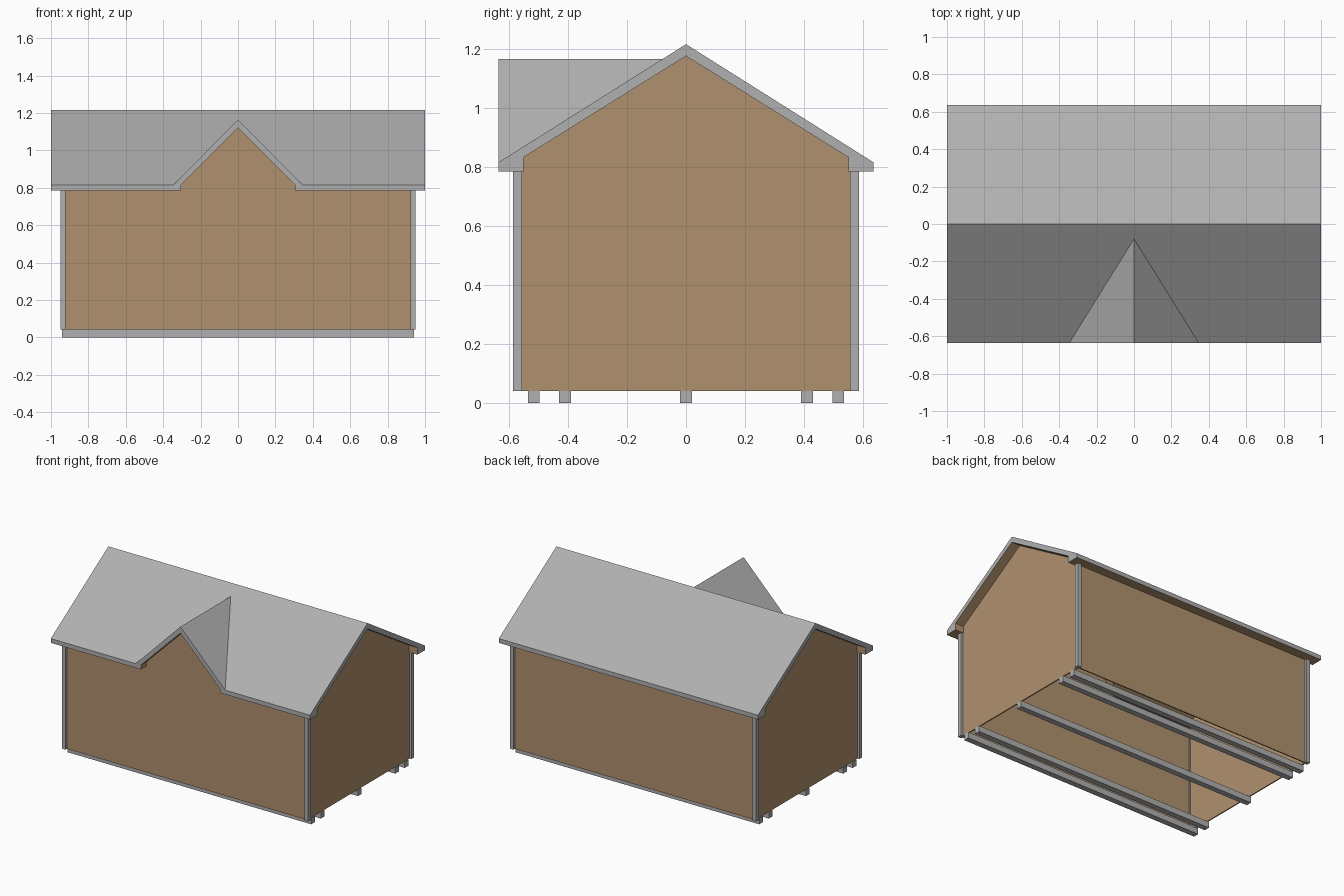
import bpy, bmesh
from mathutils import Vector

if "Cube" in bpy.data.objects:
    bpy.data.objects.remove(bpy.data.objects["Cube"])


def material(name, rgb):
    m = bpy.data.materials.new(name)
    m.diffuse_color = (*rgb, 1)
    m.use_nodes = True
    m.node_tree.nodes["Principled BSDF"].inputs["Base Color"].default_value = m.diffuse_color
    return m


GRAY = material("gray_trim", (0.434, 0.434, 0.434))
BROWN = material("tan_siding", (0.434, 0.283, 0.156))


def prism(name, pts, axis, a, b, mat):
    """Extrude a profile along x (points are y,z) or y (points are x,z)."""
    def at(p, t):
        return Vector((t, p[0], p[1])) if axis == "x" else Vector((p[0], t, p[1]))
    bm = bmesh.new()
    face = bm.faces.new([bm.verts.new(at(p, a)) for p in pts])
    ext = bmesh.ops.extrude_face_region(bm, geom=[face])
    moved = [v for v in ext["geom"] if isinstance(v, bmesh.types.BMVert)]
    bmesh.ops.translate(bm, verts=moved, vec=at((0, 0), b - a))
    bmesh.ops.recalc_face_normals(bm, faces=bm.faces)
    me = bpy.data.meshes.new(name)
    bm.to_mesh(me)
    bm.free()
    me.materials.append(mat)
    ob = bpy.data.objects.new(name, me)
    bpy.context.collection.objects.link(ob)
    return ob


def rect(u0, u1, z0, z1):
    return [(u0, z0), (u1, z0), (u1, z1), (u0, z1)]


def gable(w, z0, z1, top):
    return [(-w, z0), (w, z0), (w, z1), (0, top), (-w, z1)]


def boolean(ob, other, op):
    mod = ob.modifiers.new(op, "BOOLEAN")
    mod.operation, mod.object, mod.solver = op, other, "EXACT"
    bpy.context.view_layer.objects.active = ob
    bpy.ops.object.modifier_apply(modifier=mod.name)
    bpy.data.objects.remove(other)


# Roof shell: main gable plus front dormer, hollowed from below
roof = prism("roof", gable(0.635, 0.785, 0.815, 1.215), "x", -1, 1, GRAY)
boolean(roof, prism("dormer", gable(0.36, 0.80, 0.80001, 1.165), "y", -0.635, -0.05, GRAY), "UNION")
boolean(roof, prism("hollow", gable(0.55, 0.6, 0.832, 1.175), "x", -1.2, 1.2, GRAY), "DIFFERENCE")
boolean(roof, prism("dormer_hollow", gable(0.305, 0.65, 0.815, 1.12), "y", -1, -0.05, GRAY), "DIFFERENCE")

# Underside and inner faces of the roof take the siding colour
roof.data.materials.clear()
roof.data.materials.append(GRAY)
roof.data.materials.append(BROWN)
for f in roof.data.polygons:
    n, c = f.normal, f.center
    inner_y = abs(n.y) > 0.9 and abs(c.y) < 0.6
    inner_x = abs(n.x) > 0.9 and abs(c.x) < 0.5
    f.material_index = 1 if n.z < -0.1 or inner_y or inner_x else 0

# Walls: thin panels, open underneath
front = [(-0.93, 0.042), (0.93, 0.042), (0.93, 0.785), (0.305, 0.785), (0.305, 0.815),
         (0, 1.12), (-0.305, 0.815), (-0.305, 0.785), (-0.93, 0.785)]
prism("front_wall", front, "y", -0.57, -0.562, BROWN)
prism("back_wall", rect(-0.93, 0.93, 0.042, 0.785), "y", 0.562, 0.57, BROWN)
end = [(-0.56, 0.042), (0.56, 0.042), (0.56, 0.785), (0.55, 0.785), (0.55, 0.832),
       (0, 1.175), (-0.55, 0.832), (-0.55, 0.785), (-0.56, 0.785)]
for side, s in (("left", -1), ("right", 1)):
    prism(side + "_wall", end, "x", s * 0.927, s * 0.935, BROWN)
    # Corner posts
    for place, t in (("front", -1), ("back", 1)):
        ys = sorted((t * 0.555, t * 0.585))
        prism(f"{place}_{side}_corner_post", rect(*ys, 0.042, 0.785), "x", s * 0.922, s * 0.95, GRAY)

# Floor skids
for i, y in enumerate((-0.515, -0.41, 0, 0.41, 0.515)):
    prism(f"skid_{i + 1}", rect(y - 0.02, y + 0.02, 0, 0.042), "x", -0.94, 0.94, GRAY)
